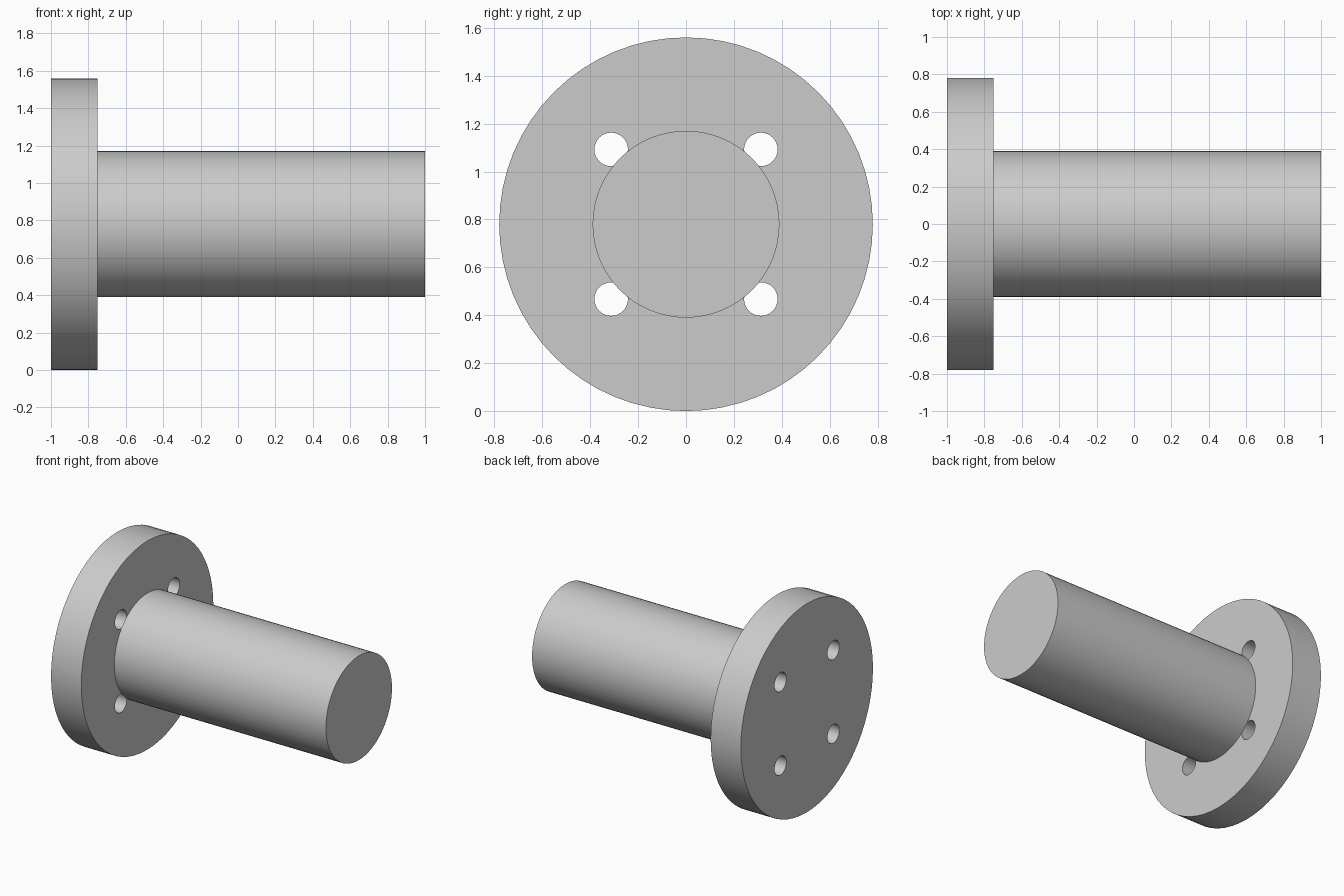
import bpy
import math

cube = bpy.data.objects.get("Cube")
if cube:
    bpy.data.objects.remove(cube, do_unlink=True)

AXIS_Z = 0.78
FLANGE_BACK, FLANGE_FRONT, SHAFT_END = -1.0, -0.75, 1.0

# Single plain grey
grey = bpy.data.materials.new("plain_grey")
grey.use_nodes = True
colour = (0.6, 0.6, 0.6, 1.0)
grey.diffuse_color = colour
grey.node_tree.nodes["Principled BSDF"].inputs["Base Color"].default_value = colour


def rod(name, radius, x0, x1, y=0.0, z=AXIS_Z, sides=64):
    """Cylinder lying along x."""
    bpy.ops.mesh.primitive_cylinder_add(
        vertices=sides, radius=radius, depth=x1 - x0,
        location=((x0 + x1) / 2, y, z), rotation=(0, math.pi / 2, 0))
    obj = bpy.context.object
    obj.name = name
    obj.data.materials.append(grey)
    return obj


def smooth(obj):
    bpy.ops.object.select_all(action='DESELECT')
    obj.select_set(True)
    bpy.context.view_layer.objects.active = obj
    bpy.ops.object.shade_smooth_by_angle(angle=math.radians(30))


# Round flange with four bolt holes
flange = rod("flange", 0.78, FLANGE_BACK, FLANGE_FRONT)
offset = 0.3125
for sy in (-1, 1):
    for sz in (-1, 1):
        cutter = rod("hole_cutter", 0.07, FLANGE_BACK - 0.1, FLANGE_FRONT + 0.1,
                     sy * offset, AXIS_Z + sz * offset, 32)
        cutter.hide_render = True
        cut = flange.modifiers.new("bolt_hole", 'BOOLEAN')
        cut.operation = 'DIFFERENCE'
        cut.solver = 'EXACT'
        cut.object = cutter
        bpy.context.view_layer.objects.active = flange
        bpy.ops.object.modifier_apply(modifier=cut.name)
        bpy.data.objects.remove(cutter, do_unlink=True)
smooth(flange)

# Solid shaft, partly covering the holes where it meets the flange
shaft = rod("shaft", 0.39, FLANGE_FRONT, SHAFT_END)
smooth(shaft)
